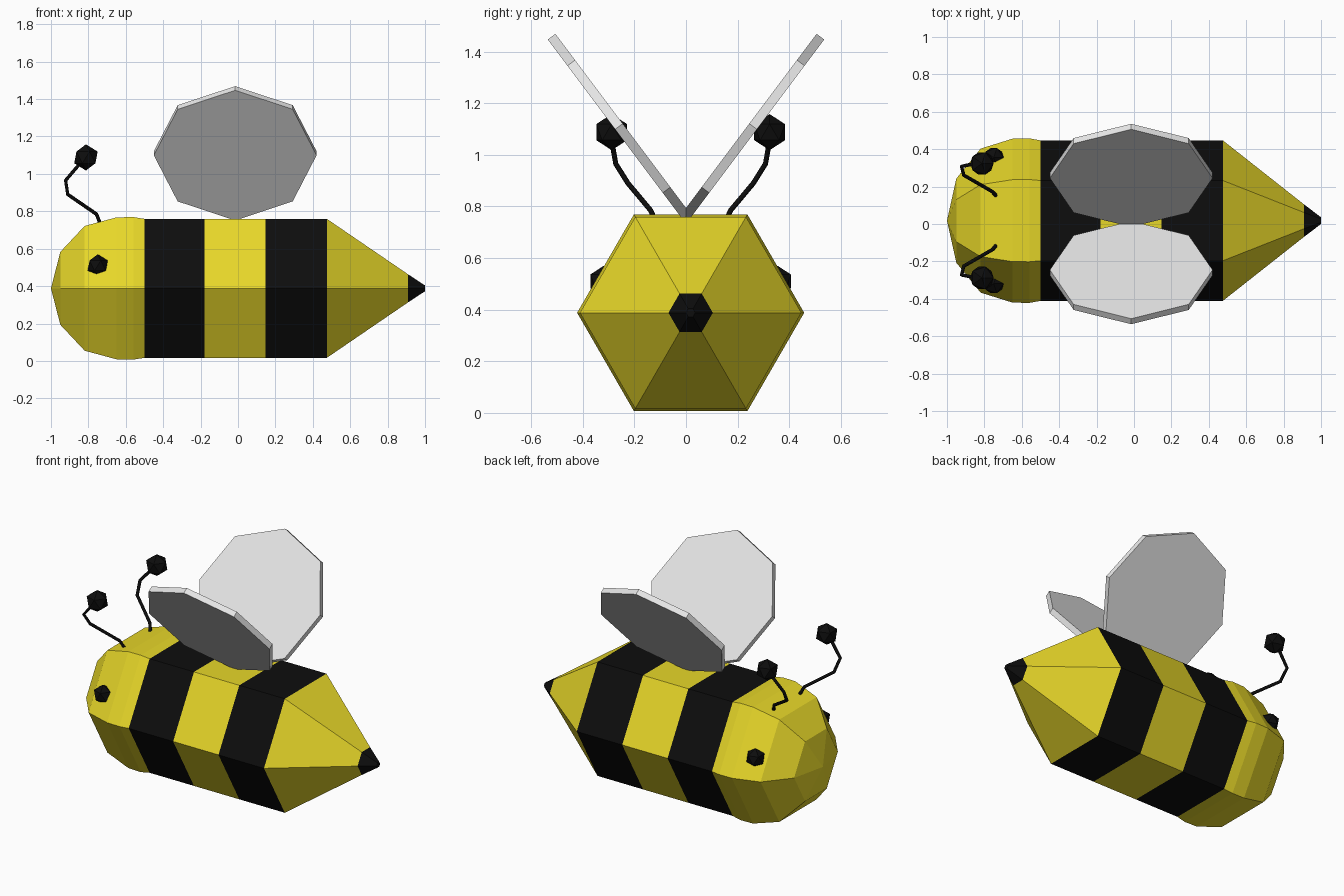
import bpy, bmesh, math
from mathutils import Matrix, Vector

cube = bpy.data.objects.get("Cube")
if cube:
    bpy.data.objects.remove(cube, do_unlink=True)

MID_Y, MID_Z = 0.018, 0.388   # body axis


def material(name, color):
    mat = bpy.data.materials.new(name)
    mat.use_nodes = True
    rgba = (*color, 1)
    mat.diffuse_color = rgba
    bsdf = next(n for n in mat.node_tree.nodes if n.type == 'BSDF_PRINCIPLED')
    bsdf.inputs["Base Color"].default_value = rgba
    return mat


YELLOW = material("yellow", (0.8, 0.68, 0.022))
BLACK = material("black", (0.004, 0.004, 0.004))
WHITE = material("wing white", (0.8, 0.8, 0.8))


def add_mesh(name, bm, *mats):
    bmesh.ops.recalc_face_normals(bm, faces=bm.faces)
    mesh = bpy.data.meshes.new(name)
    bm.to_mesh(mesh)
    bm.free()
    for mat in mats:
        mesh.materials.append(mat)
    obj = bpy.data.objects.new(name, mesh)
    bpy.context.collection.objects.link(obj)
    return obj


def hex_loft(name, profile, mat_of, cap_ends=True):
    """Six-sided loft along x through (x, radius) stations."""
    bm = bmesh.new()
    rings = []
    for x, r in profile:
        rings.append([bm.verts.new((x, MID_Y + r * math.cos(k * math.pi / 3),
                                    MID_Z + r * math.sin(k * math.pi / 3)))
                      for k in range(6)])
    for i, (a, b) in enumerate(zip(rings, rings[1:])):
        for k in range(6):
            n = (k + 1) % 6
            bm.faces.new((a[k], a[n], b[n], b[k])).material_index = mat_of[i]
    if cap_ends:
        bm.faces.new(rings[0]).material_index = mat_of[0]
        bm.faces.new(rings[-1]).material_index = mat_of[-1]
    bmesh.ops.remove_doubles(bm, verts=bm.verts, dist=0.0005)
    return add_mesh(name, bm, YELLOW, BLACK)


def ball(name, center, radius):
    bm = bmesh.new()
    bmesh.ops.create_icosphere(bm, subdivisions=1, radius=radius,
                               matrix=Matrix.Translation(center))
    return add_mesh(name, bm, BLACK)


# Striped body, tapered tail and stinger
hex_loft("body", [(-0.505, 0.429), (-0.18, 0.429), (0.147, 0.429),
                  (0.475, 0.429), (0.91, 0.086), (1.0, 0.018)],
         [1, 0, 1, 0, 1])

# Rounded head
hex_loft("head", [(-1.0, 0), (-0.95, 0.225), (-0.82, 0.385), (-0.65, 0.438),
                  (-0.56, 0.44), (-0.5, 0.429)], [0] * 5, cap_ends=False)

for side, label in ((1, "back"), (-1, "front")):
    # Eye
    ball(label + "_eye", (-0.75, MID_Y + side * 0.337, 0.51), 0.06)

    # Bent antenna stalk with its tip
    curve = bpy.data.curves.new(label + "_antenna", 'CURVE')
    curve.dimensions = '3D'
    curve.bevel_depth = 0.01
    curve.bevel_resolution = 1
    curve.use_fill_caps = True
    path = [(-0.735, 0.13, 0.73), (-0.757, 0.155, 0.785), (-0.91, 0.243, 0.89),
            (-0.922, 0.29, 0.965), (-0.845, 0.306, 1.055), (-0.813, 0.306, 1.09)]
    spline = curve.splines.new('POLY')
    spline.points.add(len(path) - 1)
    for point, (x, y, z) in zip(spline.points, path):
        point.co = (x, MID_Y + side * y, z, 1)
    curve.materials.append(BLACK)
    bpy.context.collection.objects.link(
        bpy.data.objects.new(label + "_antenna", curve))
    ball(label + "_antenna_tip", (-0.813, MID_Y + side * 0.306, 1.088), 0.07)

    # Eight-sided wing plate leaning outwards
    bm = bmesh.new()
    bmesh.ops.create_cone(bm, cap_ends=True, segments=8, radius1=0.435,
                          radius2=0.435, depth=0.037)
    normal = Vector((0, side * 0.8, -0.6))
    turn = Matrix((Vector((1, 0, 0)), normal.cross(Vector((1, 0, 0))),
                   normal)).transposed().to_4x4()
    bm.transform(Matrix.Translation((-0.015, side * 0.26, 1.11)) @ turn)
    add_mesh(label + "_wing", bm, WHITE)
